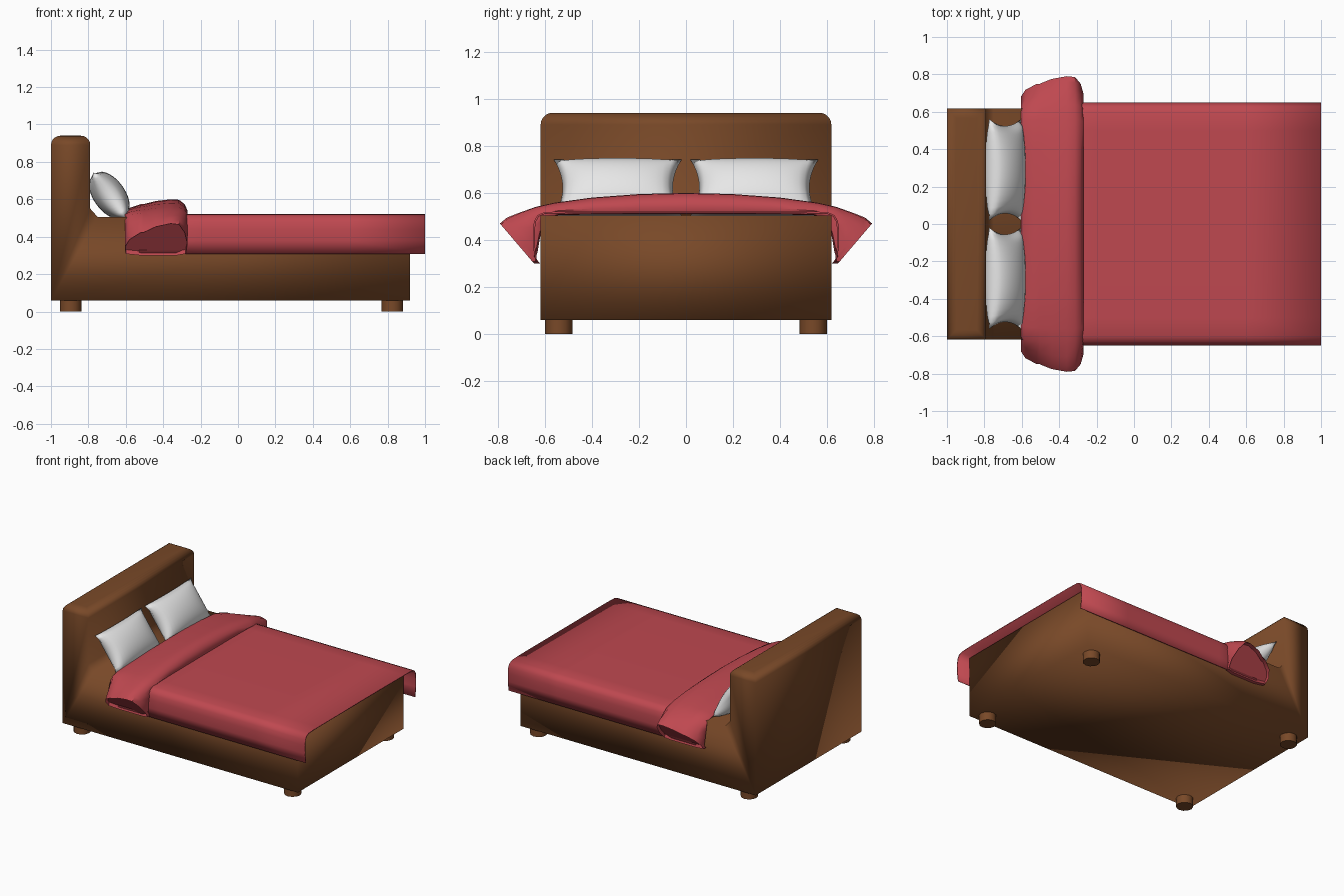
import bpy, bmesh, math
from mathutils import Matrix, Vector

cube = bpy.data.objects.get("Cube")
if cube:
    bpy.data.objects.remove(cube, do_unlink=True)


def material(name, rgb):
    m = bpy.data.materials.new(name)
    m.use_nodes = True
    m.diffuse_color = (*rgb, 1)
    m.node_tree.nodes["Principled BSDF"].inputs["Base Color"].default_value = (*rgb, 1)
    return m


WOOD = material("brown wood", (0.19, 0.066, 0.021))
RED = material("red cloth", (0.52, 0.065, 0.08))
WHITE = material("white cotton", (0.8, 0.8, 0.8))


def finish(name, bm, mat, angle=None):
    """Turn a bmesh into a smooth-shaded object."""
    bmesh.ops.recalc_face_normals(bm, faces=bm.faces)
    mesh = bpy.data.meshes.new(name)
    bm.to_mesh(mesh)
    bm.free()
    ob = bpy.data.objects.new(name, mesh)
    bpy.context.collection.objects.link(ob)
    mesh.materials.append(mat)
    bpy.ops.object.select_all(action="DESELECT")
    ob.select_set(True)
    bpy.context.view_layer.objects.active = ob
    if angle:
        bpy.ops.object.shade_smooth_by_angle(angle=math.radians(angle))
    else:
        bpy.ops.object.shade_smooth()
    return ob


def loft(bm, rings, closed):
    """Bridge a list of equally long point rows with quads."""
    rows = [[bm.verts.new(p) for p in ring] for ring in rings]
    n = len(rows[0])
    for a, b in zip(rows, rows[1:]):
        for i in range(n if closed else n - 1):
            j = (i + 1) % n
            bm.faces.new((a[i], a[j], b[j], b[i]))
    return rows


# Bed body: stepped side profile with the headboard, top edges rounded
bm = bmesh.new()
side = [(-1, 0.06), (0.92, 0.06), (0.92, 0.505), (-0.75, 0.505),
        (-0.79, 0.55), (-0.79, 0.94), (-1, 0.94)]
rows = loft(bm, [[(x, y, z) for x, z in side] for y in (-0.617, 0.617)], True)
for row in rows:
    bm.faces.new(row)
top = [e for e in bm.edges if all(v.co.z > 0.9 for v in e.verts)]
bmesh.ops.bevel(bm, geom=top, offset=0.05, segments=5, profile=0.5, affect="EDGES")
finish("bed_frame", bm, WOOD)

# Four short round feet
for end, x in (("head", -0.895), ("foot", 0.825)):
    for name, y in (("right", -0.54), ("left", 0.54)):
        bm = bmesh.new()
        bmesh.ops.create_cone(bm, cap_ends=True, segments=12, radius1=0.058, radius2=0.058,
                              depth=0.08, matrix=Matrix.Translation((x, y, 0.04)))
        finish(f"{name}_{end}_leg", bm, WOOD, 40)

# Blanket: thin sheet draped over both sides, overhanging the foot end
half = [(0.64, 0.308), (0.65, 0.38), (0.65, 0.44), (0.645, 0.48), (0.63, 0.506),
        (0.60, 0.519), (0.5, 0.522)]
section = half + [(-y, z) for y, z in reversed(half)]
bm = bmesh.new()
loft(bm, [[(x, y, z) for y, z in section] for x in (-0.53, -0.2, 0.2, 0.6, 1.0)], False)
blanket = finish("blanket", bm, RED, 50)
solid = blanket.modifiers.new("cloth thickness", "SOLIDIFY")
solid.thickness = 0.008
solid.offset = -1

# Turned-down fold: cushion-like roll, its ends flaring outwards
profile = [(-0.60, 0.05), (-0.605, 0.25), (-0.58, 0.5), (-0.52, 0.72), (-0.505, 0.72),
           (-0.44, 0.9), (-0.36, 1.0), (-0.315, 0.97), (-0.285, 0.72), (-0.27, 0.35),
           (-0.28, 0.05), (-0.33, 0), (-0.52, 0)]
# Each station: outer y, z, inner y, z
stations = [(0, 0.6, 0, 0.508), (0.2, 0.595, 0.2, 0.508), (0.4, 0.58, 0.4, 0.508),
            (0.56, 0.558, 0.54, 0.506), (0.64, 0.54, 0.60, 0.49),
            (0.71, 0.515, 0.618, 0.42), (0.76, 0.495, 0.63, 0.35), (0.79, 0.47, 0.645, 0.30)]
path = [(-a, b, -c, d) for a, b, c, d in reversed(stations[1:])] + stations
rings = []
for oy, oz, iy, iz in path:
    rings.append([(x, iy + (oy - iy) * t, iz + (oz - iz) * t) for x, t in profile])
bm = bmesh.new()
rows = loft(bm, rings, True)
caps = [bm.faces.new(rows[0]), bm.faces.new(rows[-1])]
# The ends are tucked in so the cloth layers show
inset = bmesh.ops.inset_individual(bm, faces=caps, thickness=0.018)
for f in caps:
    for v in f.verts:
        v.co.y *= 0.96
finish("blanket_fold", bm, RED, 50)

# Pillows: pinched-edge cushions leaning on the headboard
N = 16
along = Vector((-0.18, 0, 0.25)).normalized()
out = Vector((along.z, 0, -along.x))
for name, cy in (("right", -0.29), ("left", 0.29)):
    bm = bmesh.new()
    for face in (1, -1):
        grid = []
        for i in range(N + 1):
            u = 2 * i / N - 1
            row = []
            for j in range(N + 1):
                v = 2 * j / N - 1
                bulge = ((1 - u ** 2) * (1 - v ** 2)) ** 0.5
                width = 0.272 * u * (1 - 0.14 * (1 - v ** 2) * u ** 2)
                height = 0.148 * v * (1 - 0.04 * (1 - u ** 2) * v ** 2)
                row.append(Vector((-0.688, cy + width, 0.622)) + along * height
                           + out * (0.085 * face * bulge))
            grid.append(row)
        loft(bm, grid, False)
    bmesh.ops.remove_doubles(bm, verts=bm.verts, dist=0.0005)
    finish(f"{name}_pillow", bm, WHITE)
